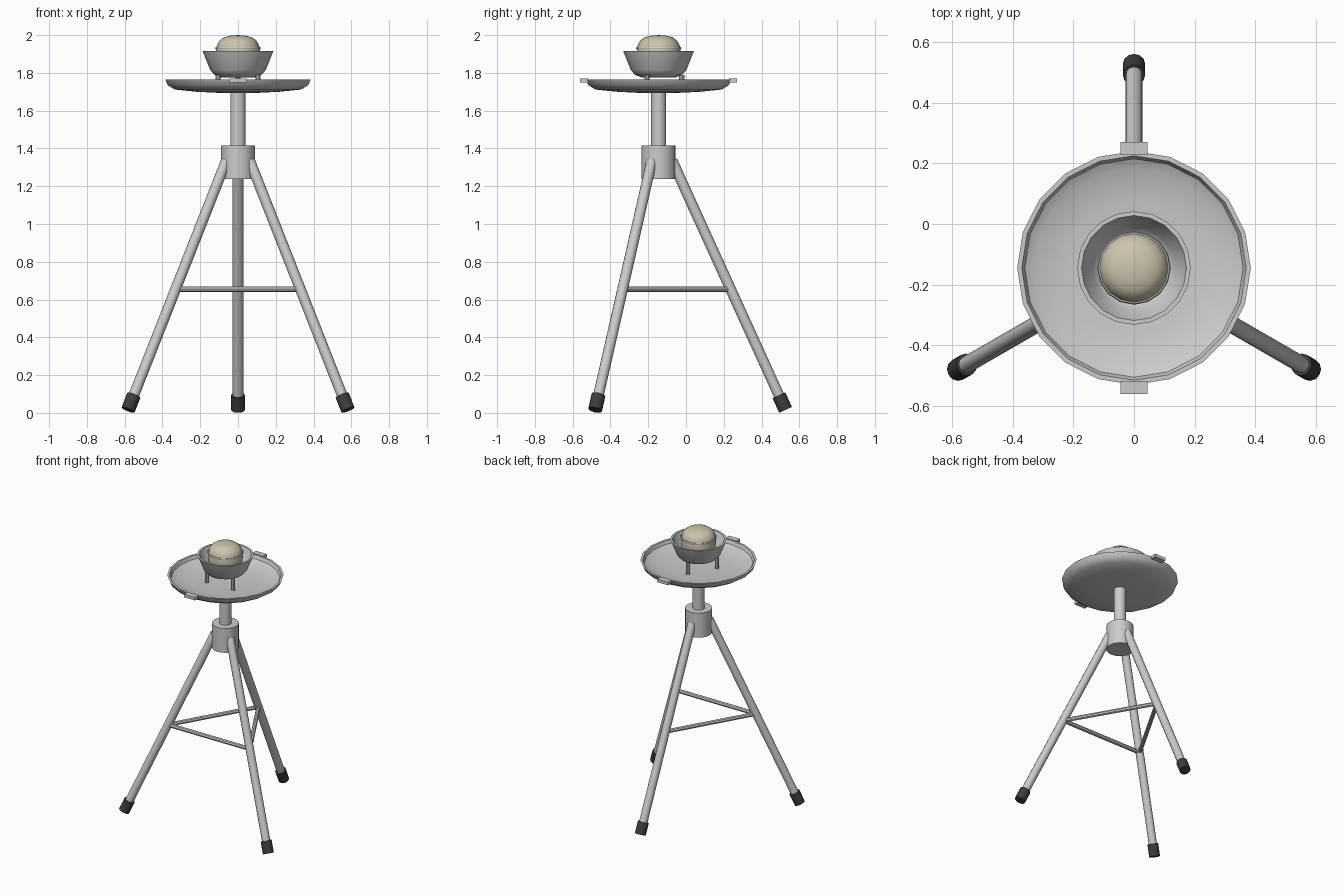
import bpy, math
from mathutils import Vector

if "Cube" in bpy.data.objects:
    bpy.data.objects.remove(bpy.data.objects["Cube"])

AX = Vector((0, -0.145, 0))          # stand axis
ANGLES = [math.radians(a) for a in (90, 210, 330)]


def material(name, rgb):
    m = bpy.data.materials.new(name)
    m.diffuse_color = (*rgb, 1)
    m.use_nodes = True
    m.node_tree.nodes["Principled BSDF"].inputs["Base Color"].default_value = m.diffuse_color
    return m


rubber = material("rubber", (0.045, 0.045, 0.05))
cream = material("cream", (0.60, 0.55, 0.42))


def polar(r, a, z):
    return AX + Vector((r * math.cos(a), r * math.sin(a), z))


def finish(ob, name, mat=None, angle=35):
    ob.name = name
    if mat:
        ob.data.materials.append(mat)
    bpy.ops.object.select_all(action='DESELECT')
    ob.select_set(True)
    bpy.context.view_layer.objects.active = ob
    bpy.ops.object.shade_smooth_by_angle(angle=math.radians(angle))
    return ob


def rod(name, p, q, r, sides=12, mat=None):
    d = q - p
    bpy.ops.mesh.primitive_cylinder_add(vertices=sides, radius=r, depth=d.length, location=(p + q) / 2)
    ob = bpy.context.object
    ob.rotation_euler = d.to_track_quat('Z', 'Y').to_euler()
    return finish(ob, name, mat)


def lathe(name, profile, sides=20, mat=None):
    """Revolve (radius, z) points; the profile starts and ends on the axis."""
    verts, rings = [], []
    for r, z in profile:
        n = 1 if r == 0 else sides
        rings.append([len(verts) + i for i in range(n)])
        verts += [polar(r, 2 * math.pi * i / sides, z) for i in range(n)]
    faces = []
    for a, b in zip(rings, rings[1:]):
        for i in range(sides):
            j = (i + 1) % sides
            f = [a[i % len(a)], a[j % len(a)], b[j % len(b)], b[i % len(b)]]
            faces.append(list(dict.fromkeys(f)))
    me = bpy.data.meshes.new(name)
    me.from_pydata(verts, [], faces)
    ob = bpy.data.objects.new(name, me)
    bpy.context.collection.objects.link(ob)
    return finish(ob, name, mat)


# tripod legs with rubber feet
top_r, top_z, end_r, end_z = 0.072, 1.335, 0.672, 0.016
for i, a in enumerate(ANGLES):
    top, end = polar(top_r, a, top_z), polar(end_r, a, end_z)
    up = (top - end).normalized()
    rod(f"leg_{i+1}", end + up * 0.01, top, 0.028)
    rod(f"foot_{i+1}", end, end + up * 0.085, 0.037, 12, rubber)

# triangular leg braces
t = (0.655 - end_z) / (top_z - end_z)
brace_r = end_r + (top_r - end_r) * t
for i in range(3):
    rod(f"brace_{i+1}", polar(brace_r, ANGLES[i], 0.655),
        polar(brace_r, ANGLES[(i + 1) % 3], 0.655), 0.0145, 8)

# hub and centre post
rod("hub", AX + Vector((0, 0, 1.237)), AX + Vector((0, 0, 1.415)), 0.09, 20)
rod("post", AX + Vector((0, 0, 1.30)), AX + Vector((0, 0, 1.70)), 0.04, 16)

# wide shallow dish
lathe("dish", [(0, 1.692), (0.10, 1.694), (0.22, 1.70), (0.335, 1.712), (0.372, 1.735), (0.385, 1.765),
               (0.37, 1.765), (0.36, 1.742), (0.328, 1.724), (0.22, 1.712), (0.10, 1.706), (0, 1.704)])

# tabs on the dish rim
for name, s in (("front_tab", -1), ("back_tab", 1)):
    bpy.ops.mesh.primitive_cube_add(size=1, location=AX + Vector((0, s * 0.394, 1.759)))
    bpy.context.object.scale = (0.088, 0.042, 0.022)
    bpy.context.object.name = name

# stand-offs under the bowl
for i, a in enumerate(ANGLES):
    rod(f"standoff_{i+1}", polar(0.122, a, 1.70), polar(0.122, a, 1.79), 0.014, 10)

# bowl
lathe("bowl", [(0, 1.775), (0.09, 1.776), (0.125, 1.79), (0.147, 1.815), (0.187, 1.915),
               (0.173, 1.915), (0.135, 1.823), (0.115, 1.803), (0.085, 1.79), (0, 1.788)])

# cream ball and its ring
lathe("ball", [(0, 1.79), (0.07, 1.795), (0.10, 1.82), (0.113, 1.85), (0.117, 1.89), (0.115, 1.93),
               (0.109, 1.952), (0.097, 1.972), (0.075, 1.988), (0.04, 1.997), (0, 2.0)], 16, cream)
bpy.ops.mesh.primitive_torus_add(location=AX + Vector((0, 0, 1.931)), major_radius=0.115,
                                 minor_radius=0.006, major_segments=16, minor_segments=6)
finish(bpy.context.object, "ball_ring", None, 60)
